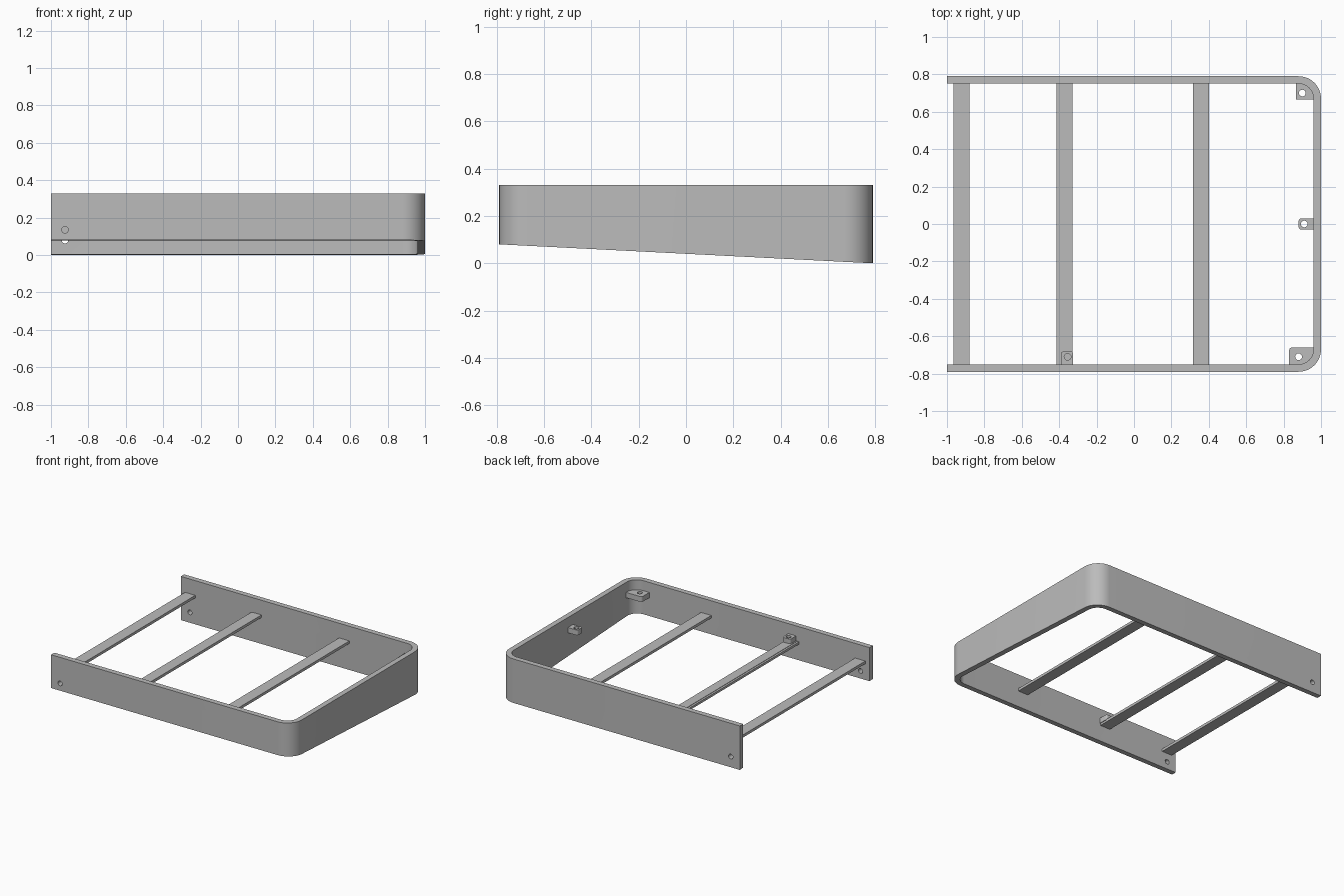
import bpy, bmesh, math
from mathutils import Vector, Matrix

if "Cube" in bpy.data.objects:
    bpy.data.objects.remove(bpy.data.objects["Cube"], do_unlink=True)

grey = bpy.data.materials.new("plain grey")
grey.use_nodes = True
GREY = (0.5, 0.5, 0.5, 1)
grey.diffuse_color = GREY
grey.node_tree.nodes["Principled BSDF"].inputs["Base Color"].default_value = GREY

HALF_Y, WALL, TOP = 0.79, 0.04, 0.33
INNER = HALF_Y - WALL
CX, CY, RADIUS = 0.88, 0.67, 0.12      # corner arc centre and outer radius


def finish(name, bm):
    bmesh.ops.recalc_face_normals(bm, faces=bm.faces)
    mesh = bpy.data.meshes.new(name)
    bm.to_mesh(mesh)
    bm.free()
    mesh.materials.append(grey)
    ob = bpy.data.objects.new(name, mesh)
    bpy.context.collection.objects.link(ob)
    return ob


def activate(ob):
    bpy.ops.object.select_all(action='DESELECT')
    ob.select_set(True)
    bpy.context.view_layer.objects.active = ob


def prism(name, outline, z0, z1):
    """Extrude a flat outline from z0 up to z1."""
    bm = bmesh.new()
    face = bm.faces.new([bm.verts.new((x, y, z0)) for x, y in outline])
    out = bmesh.ops.extrude_face_region(bm, geom=[face])
    moved = [v for v in out["geom"] if isinstance(v, bmesh.types.BMVert)]
    bmesh.ops.translate(bm, verts=moved, vec=(0, 0, z1 - z0))
    return finish(name, bm)


def drill(ob, centre, radius, depth, axis):
    """Cut a round hole along the given axis."""
    bm = bmesh.new()
    turn = Vector((0, 0, 1)).rotation_difference(Vector(axis)).to_matrix().to_4x4()
    bmesh.ops.create_cone(bm, cap_ends=True, segments=16, radius1=radius, radius2=radius,
                          depth=depth, matrix=Matrix.Translation(centre) @ turn)
    cutter = finish("hole_cutter", bm)
    cutter.hide_render = True
    mod = ob.modifiers.new("hole", 'BOOLEAN')
    mod.operation, mod.solver, mod.object = 'DIFFERENCE', 'EXACT', cutter
    activate(ob)
    bpy.ops.object.modifier_apply(modifier=mod.name)
    bpy.data.objects.remove(cutter, do_unlink=True)


def smooth(ob):
    activate(ob)
    bpy.ops.object.shade_smooth_by_angle(angle=math.radians(30))


def arc(cx, cy, r, start, end, steps=12):
    return [(cx + r * math.cos(math.radians(start + (end - start) * i / steps)),
             cy + r * math.sin(math.radians(start + (end - start) * i / steps)))
            for i in range(steps + 1)]


# Three-sided wall with rounded corners and a sloping lower edge
def u_path(r):
    y = CY + r
    return [(-1, -y)] + arc(CX, -CY, r, -90, 0) + arc(CX, CY, r, 0, 90) + [(-1, y)]


frame = prism("frame_wall", u_path(RADIUS) + u_path(RADIUS - WALL)[::-1], 0, TOP)
for v in frame.data.vertices:
    if v.co.z < 0.1:
        v.co.z = 0.04 * (1 - v.co.y / HALF_Y)
for side, z in ((-1, 0.135), (1, 0.08)):
    drill(frame, (-0.925, side * (HALF_Y - WALL / 2), z), 0.018, 0.1, (0, 1, 0))
smooth(frame)


# Flat crossbars between the long walls
def bar(name, x0, x1, z0, z1):
    y = INNER + 0.005
    return prism(name, [(x0, -y), (x1, -y), (x1, y), (x0, y)], z0, z1)


bar("right_crossbar", -0.965, -0.88, 0.2, 0.22)
bar("middle_crossbar", -0.4, -0.33, 0.2, 0.22)
bar("middle_crossbar_lip", -0.415, -0.4, 0.2, 0.217)
bar("left_crossbar", 0.315, 0.4, 0.2, 0.22)

# Drilled mounting tabs
TAB_LOW, TAB_TOP = 0.215, 0.255


def tab(name, outline, hole):
    ob = prism(name, outline, TAB_LOW, TAB_TOP)
    drill(ob, (*hole, TAB_TOP), 0.018, 0.2, (0, 0, 1))
    smooth(ob)


MID = RADIUS - WALL / 2      # tabs are buried halfway into the wall
R = 0.015
tab("back_corner_tab", [(0.865, 0.665), (CX + MID, 0.665)] + arc(CX, CY, MID, 0, 90)
    + [(0.865, CY + MID)], (0.9, 0.7))
tab("front_corner_tab", [(0.83, -CY - MID)] + arc(CX, -CY, MID, -90, 0)
    + [(CX + MID, -0.66)] + arc(0.83 + R, -0.66 - R, R, 90, 180, 4), (0.88, -0.71))
tab("end_tab", [(0.98, -0.03), (0.98, 0.03)] + arc(0.88 + R, 0.03 - R, R, 90, 180, 4)
    + arc(0.88 + R, R - 0.03, R, 180, 270, 4), (0.91, 0))
tab("crossbar_tab", [(-0.39, -0.76), (-0.325, -0.76)]
    + arc(-0.325 - R, -0.68 - R, R, 0, 90, 4)
    + arc(-0.39 + R, -0.68 - R, R, 90, 180, 4), (-0.355, -0.71))
